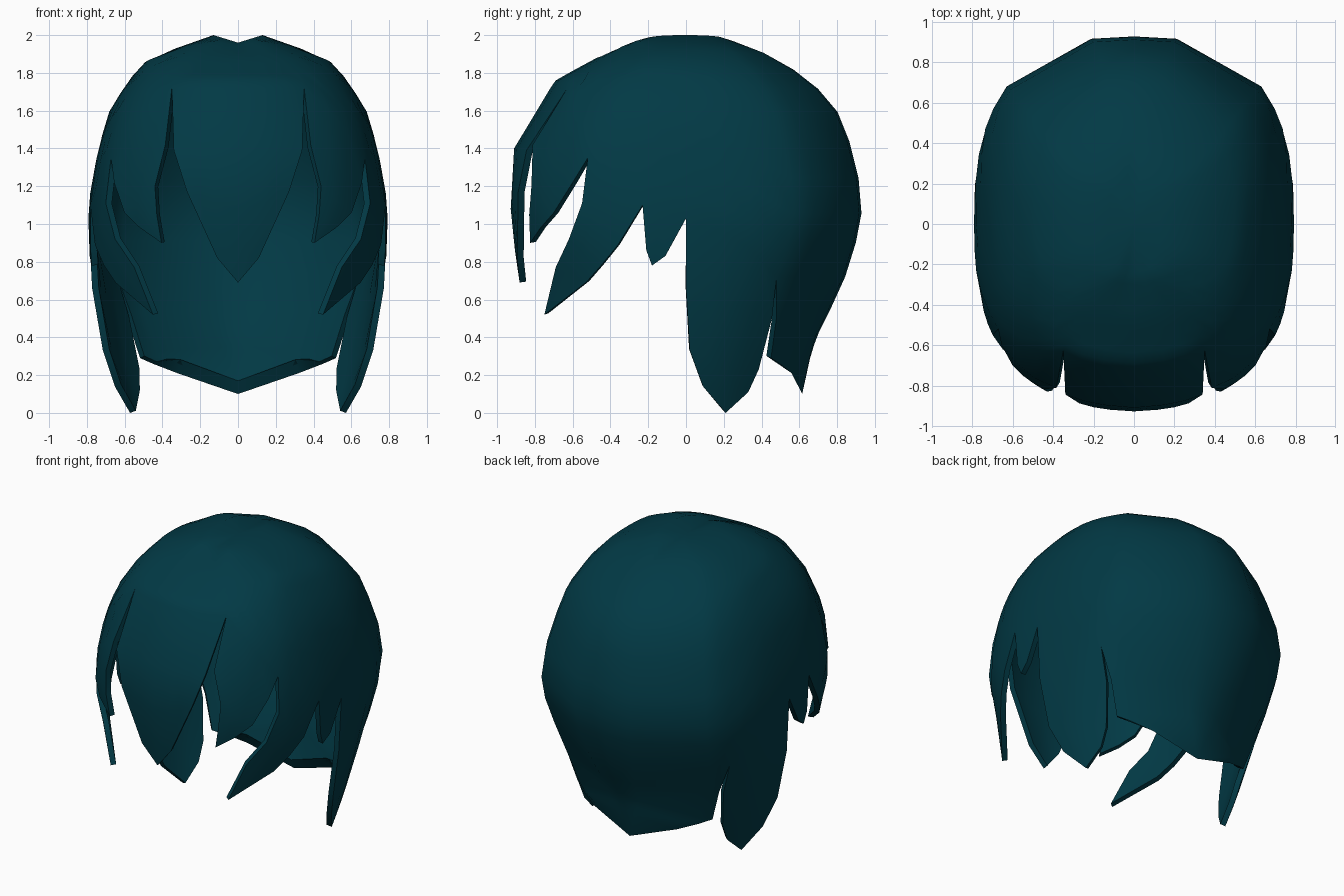
import bpy, bmesh, math
from mathutils import Vector

if "Cube" in bpy.data.objects:
    bpy.data.objects.remove(bpy.data.objects["Cube"])

# Head profile rows: height, half width, front depth, back depth
PROFILE = [(2.00, .13, .24, .25), (1.88, .47, .46, .47), (1.76, .58, .67, .66),
           (1.60, .68, .78, .80), (1.40, .74, .89, .88), (1.12, .79, .91, .94),
           (.92, .795, .90, .905), (.68, .775, .88, .83), (.40, .735, .94, .69),
           (.20, .68, .88, .63), (0.0, .61, .75, .60)]
CAP_ROWS = 9
THICKNESS = 0.035


def clamp(v):
    return min(1, max(0, v))


def row_index(z):
    for i in range(len(PROFILE) - 1):
        hi, lo = PROFILE[i][0], PROFILE[i + 1][0]
        if z >= lo:
            return i + (hi - z) / (hi - lo)
    return len(PROFILE) - 1.0


def section(s):
    i = min(int(s), len(PROFILE) - 2)
    z, a, f, b = (p + (q - p) * (s - i) for p, q in zip(PROFILE[i], PROFILE[i + 1]))
    n = 2.0 + 0.1 * clamp((z - .2) / .3) + 0.5 * clamp((z - .6) / .4)  # squarer higher up
    return z, a, f, b, n


def surface(t, s):
    """Point on the head surface at angle t (0 = front) and profile row s."""
    z, a, f, b, n = section(s)
    c = math.cos(t)
    if c < 0:   # rounder upper back corners
        n -= .25 * clamp((z - 1.2) / .3)
    x = a * abs(math.sin(t)) ** (2 / n)
    y = (-f if c > 0 else b) * abs(c) ** (2 / n)
    if c > 0:   # slight bulge along the middle of the fringe
        y -= .02 * clamp(1 - x / .35) * clamp((z - .7) / .3) * clamp((2 - z) / .2)
    z -= .04 * max(0, 1 - x / .13) * max(0, 1 - s)   # dip at the parting
    return Vector((0 if x < 1e-6 else x, y, z))


def by_y(y, z):
    """Side point given by depth and height -> (angle, row)."""
    s = row_index(z)
    _, a, f, b, n = section(s)
    c = min(1, abs(y) / (f if y < 0 else b)) ** (n / 2)
    return Vector((math.acos(c if y < 0 else -c), s))


def by_x(x, z, back=False):
    """Front or back point given by width and height -> (angle, row)."""
    s = row_index(z)
    _, a, f, b, n = section(s)
    t = math.asin(min(1, x / a) ** (n / 2))
    return Vector((math.pi - t if back else t, s))


def side(*pts):
    return [by_y(*p) for p in pts]


def front(*pts):
    return [by_x(*p) for p in pts]


def rear(*pts):
    return [by_x(*p, True) for p in pts]


THIRDS = (0, 1 / 3, 2 / 3, 1)

# Locks of one half: left edge, right edge (root to tip), column positions across
fringe = (front((0, 1.72), (0, 1.40), (0, 1.08), (0, .86), (0, .69)),
          front((.35, 1.72), (.34, 1.39), (.27, 1.17), (.11, .82), (0, .69)), THIRDS)
temple_lock = (front((.35, 1.72), (.385, 1.42), (.44, 1.2), (.43, 1.05), (.405, .90)),
               side((-.52, 1.35), (-.60, 1.22), (-.70, 1.06), (-.77, .98))
               + front((.405, .90)), THIRDS)
cheek_lock = (side((-.52, 1.35), (-.55, 1.11), (-.62, .92), (-.69, .77), (-.75, .52)),
              side((-.23, 1.10), (-.36, .89), (-.45, .78), (-.53, .69), (-.75, .52)), THIRDS)
ear_lock = (side((-.23, 1.10), (-.21, .86), (-.18, .78)),
            side((0, 1.03), (-.11, .83), (-.18, .78)), (0, .5, 1))
long_lock = (side((0, 1.03), (0, .66), (.02, .33), (.09, .14), (.21, 0)),
             side((.48, .72), (.455, .50), (.385, .23), (.33, .11), (.21, 0)),
             (0, .25, .5, .75, 1))
nape = (side((.48, .72), (.48, .51), (.45, .29)) + rear((.45, .26), (.32, .21), (0, .10)),
        rear((0, .72), (0, .55), (0, .43), (0, .36), (0, .29), (0, .10)),
        (0, .17, .82, 1))
LOCKS = [fringe, temple_lock, cheek_lock, ear_lock, long_lock, nape]

bm = bmesh.new()


def add_grid(rows):
    verts = [[bm.verts.new(p) for p in row] for row in rows]
    for up, dn in zip(verts, verts[1:]):
        for i in range(len(up) - 1):
            bm.faces.new((up[i], dn[i], dn[i + 1], up[i + 1]))


for left, right, cols in LOCKS:
    # Hanging lock
    add_grid([[surface(*l.lerp(r, u)) for u in cols] for l, r in zip(left, right)])
    # Cap section above the lock, closed at the crown
    roots = [left[0].lerp(right[0], u) for u in cols]
    add_grid([[Vector((0, 0, 1.96))] * len(cols)]
             + [[surface(t, s * k / CAP_ROWS) for t, s in roots]
                for k in range(CAP_ROWS + 1)])

bmesh.ops.remove_doubles(bm, verts=bm.verts, dist=1e-4)
bmesh.ops.dissolve_degenerate(bm, edges=bm.edges, dist=1e-4)
bm.normal_update()
if sum(f.normal.dot(f.calc_center_median() - Vector((0, 0, 1))) for f in bm.faces) < 0:
    bmesh.ops.reverse_faces(bm, faces=bm.faces)

mesh = bpy.data.meshes.new("hair_shell")
bm.to_mesh(mesh)
bm.free()
hair = bpy.data.objects.new("hair_shell", mesh)
bpy.context.collection.objects.link(hair)

teal = bpy.data.materials.new("dark_teal")
teal.diffuse_color = (0.0005, 0.041, 0.059, 1)
teal.use_nodes = True
teal.node_tree.nodes["Principled BSDF"].inputs["Base Color"].default_value = teal.diffuse_color
mesh.materials.append(teal)

# Mirror the half, then thicken inwards
bpy.context.view_layer.objects.active = hair
hair.select_set(True)
mirror = hair.modifiers.new("mirror", 'MIRROR')
mirror.merge_threshold = 0.0005
bpy.ops.object.modifier_apply(modifier="mirror")
outer_count = len(hair.data.vertices)
solid = hair.modifiers.new("thickness", 'SOLIDIFY')
solid.thickness = THICKNESS
solid.offset = -1
bpy.ops.object.modifier_apply(modifier="thickness")

# Bevelled underside of the nape: raise only the inner rim
rim = {max(e.vertices) for e in hair.data.edges
       if min(e.vertices) < outer_count <= max(e.vertices)}
for i in rim:
    co = hair.data.vertices[i].co
    if co.y > .4 and abs(co.x) < .4 and co.z < .25:
        co.z += .06
bpy.ops.object.shade_smooth_by_angle(angle=math.radians(45))
